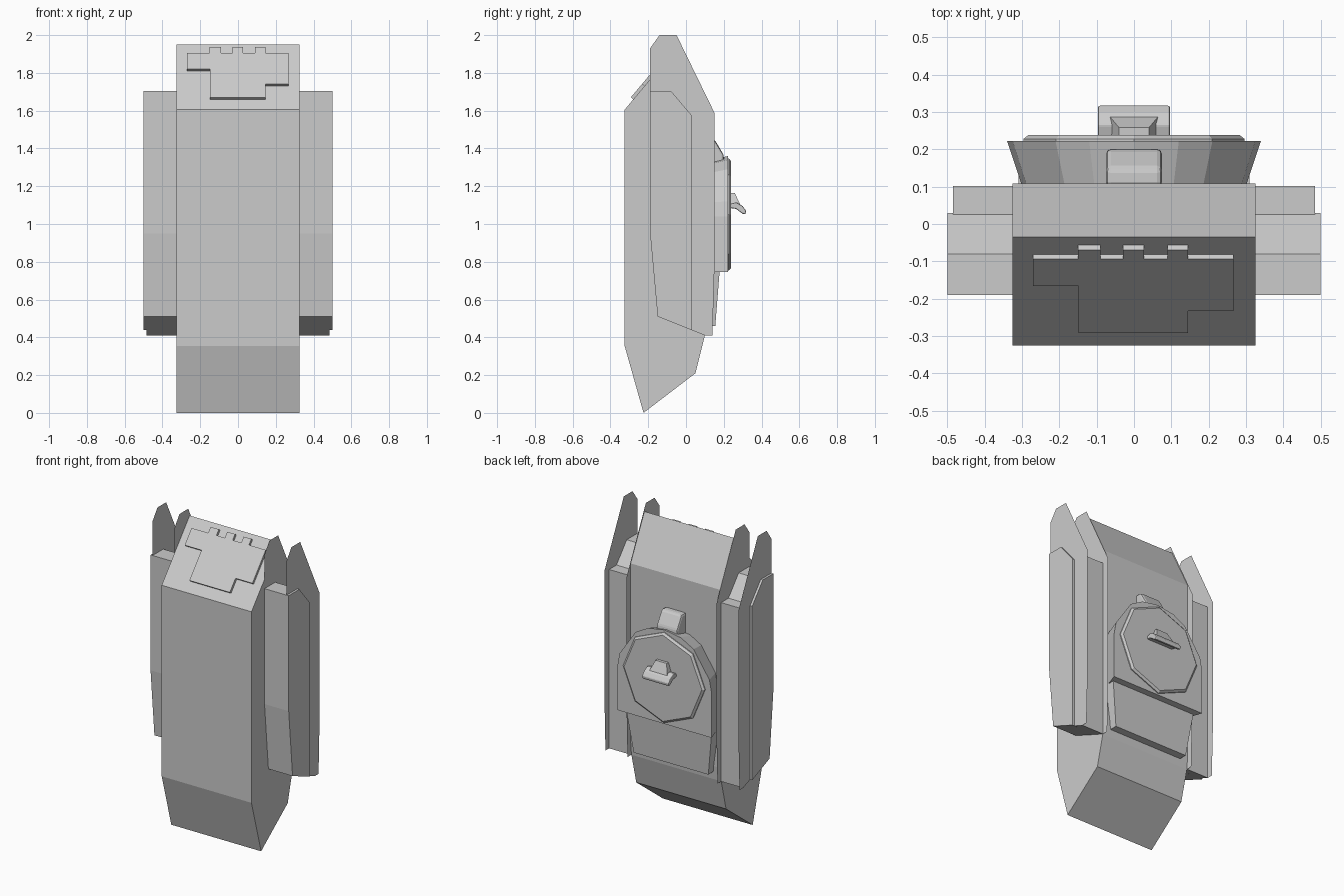
import bpy, bmesh, math

if "Cube" in bpy.data.objects:
    bpy.data.objects.remove(bpy.data.objects["Cube"])


def loft(name, a, b, bevel=0.0):
    """Closed solid between two matching outlines."""
    bm = bmesh.new()
    va = [bm.verts.new(p) for p in a]
    vb = [bm.verts.new(p) for p in b]
    bm.faces.new(va)
    bm.faces.new(vb[::-1])
    n = len(a)
    for i in range(n):
        j = (i + 1) % n
        bm.faces.new((va[i], vb[i], vb[j], va[j]))
    bmesh.ops.recalc_face_normals(bm, faces=bm.faces)
    me = bpy.data.meshes.new(name)
    bm.to_mesh(me)
    bm.free()
    ob = bpy.data.objects.new(name, me)
    bpy.context.collection.objects.link(ob)
    if bevel:
        m = ob.modifiers.new("bevel", 'BEVEL')
        m.width = bevel
        m.segments = 2
    return ob


def side_prism(name, pts, x0, x1, bevel=0.0):
    """Side profile (y, z) extruded along x."""
    return loft(name, [(x0, y, z) for y, z in pts], [(x1, y, z) for y, z in pts], bevel)


def sheet(name, pts, x):
    """Single thin sheet with side profile (y, z)."""
    me = bpy.data.meshes.new(name)
    vs = [(x, y, z) for y, z in pts]
    if x < 0:
        vs.reverse()
    me.from_pydata(vs, [], [list(range(len(vs)))])
    ob = bpy.data.objects.new(name, me)
    bpy.context.collection.objects.link(ob)


# Main body
side_prism("body", [(-.325, .355), (-.225, 0), (.05, .21), (.1, .41), (.108, .5),
                    (.108, 1.665), (-.035, 1.95), (-.325, 1.605)], -.325, .325)

# Side pods: outer slab, rear filler and two thin fins on each side
slab = [(-.19, 1.705), (-.08, 1.705), (.03, 1.575), (.03, .438), (-.15, .51), (-.19, .95)]
filler = [(.02, 1.58), (.102, 1.58), (.102, .41), (.02, .442)]
fin = [(-.19, .95), (-.15, .51), (.1, .41), (.14, .41), (.15, .75), (.15, 1.59),
       (-.05, 2.0), (-.14, 2.0), (-.19, 1.93)]
for s, side in ((1, "right"), (-1, "left")):
    side_prism(side + "_pod", slab, s * .325, s * .5)
    side_prism(side + "_pod_rear", filler, s * .325, s * .485)
    sheet(side + "_inner_fin", fin, s * .3255)
    sheet(side + "_outer_fin", fin, s * .485)

# Notched panel on the sloped top front
front = [(-.27, 1.895), (-.15, 1.895), (-.15, 1.925), (-.09, 1.925), (-.09, 1.895),
         (-.03, 1.895), (-.03, 1.925), (.027, 1.925), (.027, 1.895), (.09, 1.895),
         (.09, 1.925), (.145, 1.925), (.145, 1.895), (.267, 1.895), (.267, 1.73),
         (.145, 1.73), (.145, 1.66), (-.148, 1.66), (-.148, 1.81), (-.27, 1.81)]


def on_slope(x, z, d):
    y = -.325 + (z - 1.605) * .29 / .345
    return (x, y - .765 * d, z + .643 * d)


loft("top_panel", [on_slope(x, z, -.005) for x, z in front],
     [on_slope(x, z, .017) for x, z in front])

# Back plate: square below, rounded above, widening outwards
half = [(.34, .745), (.34, 1.04), (.325, 1.12), (.21, 1.29), (.12, 1.34), (0, 1.36)]
outline = half + [(-x, z) for x, z in half[-2::-1]]
loft("back_plate", [(x * .88, .1, 1.04 + (z - 1.04) * (.9 if z > 1.04 else 1)) for x, z in outline],
     [(x, .222, z) for x, z in outline])

# Lower back panel
low = [(.27, .46, .155), (.31, .75, .178), (-.31, .75, .178), (-.27, .46, .155)]
loft("lower_back_panel", [(x, .1, z) for x, z, y in low], [(x, y, z) for x, z, y in low])

# Octagonal hatch with a bevelled rim


def octagon(r, y):
    return [(r * math.sin(i * math.pi / 4), y, 1.05 + r * math.cos(i * math.pi / 4))
            for i in range(8)]


loft("hatch", octagon(.296, .215), octagon(.296, .228))
loft("hatch_rim", octagon(.296, .228), octagon(.282, .239))

# Wedge latch above the hatch
side_prism("latch", [(.1, 1.45), (.15, 1.45), (.2, 1.365), (.2, 1.28), (.1, 1.28)],
           -.075, .075, .013)

# Hatch handle: tapered stalk and a curved grip
stalk = [(.23, 1.165, .04), (.258, 1.165, .04), (.288, 1.1, .065), (.23, 1.09, .065)]
loft("handle_stalk", [(-w, y, z) for y, z, w in stalk], [(w, y, z) for y, z, w in stalk])
side_prism("handle_grip", [(.23, 1.105), (.265, 1.115), (.3, 1.095), (.318, 1.07),
                           (.314, 1.05), (.298, 1.055), (.265, 1.08), (.23, 1.085)],
           -.097, .097, .006)
